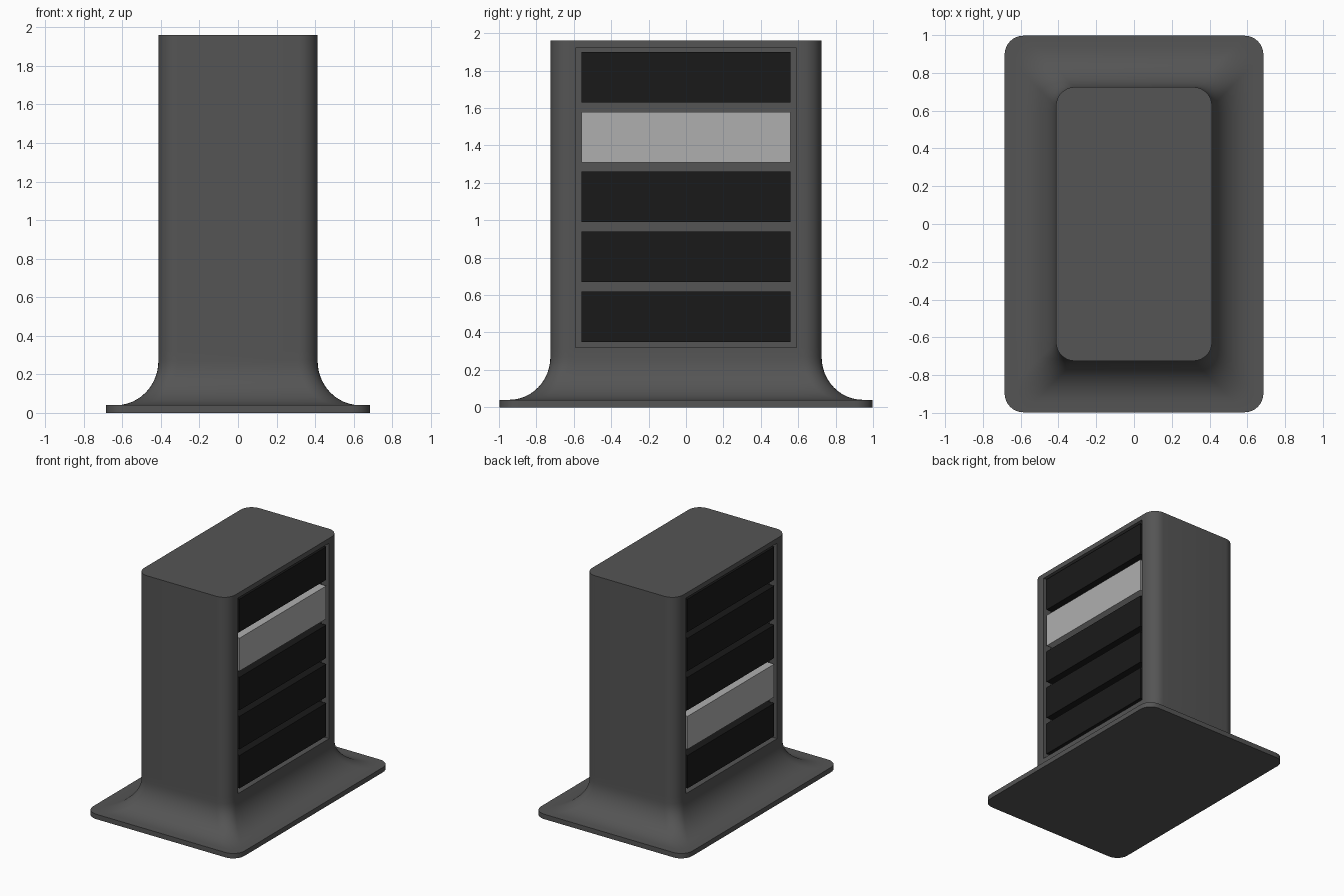
import bpy, bmesh
from math import sin, cos, pi

if "Cube" in bpy.data.objects:
    bpy.data.objects.remove(bpy.data.objects["Cube"])

HX, HY, TOP = 0.413, 0.725, 1.96
DEPTH = 0.07            # recess depth
PY, PZ0, PZ1 = 0.59, 0.32, 1.92   # recess opening


def material(name, v):
    m = bpy.data.materials.new(name)
    m.diffuse_color = (v, v, v, 1)
    m.use_nodes = True
    m.node_tree.nodes["Principled BSDF"].inputs["Base Color"].default_value = m.diffuse_color
    return m


grey = material("dark_grey", 0.09)
black = material("black", 0.01)
light = material("light_grey", 0.43)


def finish(bm, name, mat, smooth=False):
    bmesh.ops.recalc_face_normals(bm, faces=bm.faces)
    me = bpy.data.meshes.new(name)
    bm.to_mesh(me)
    bm.free()
    me.materials.append(mat)
    ob = bpy.data.objects.new(name, me)
    bpy.context.collection.objects.link(ob)
    if smooth:
        bpy.ops.object.select_all(action='DESELECT')
        ob.select_set(True)
        bpy.context.view_layer.objects.active = ob
        bpy.ops.object.shade_smooth_by_angle()
    return ob


def outline(hx, hy, r=0.1, n=8):
    """Rounded rectangle with extra points at the recess edges."""
    pts = []
    for k, (sx, sy) in enumerate([(1, 1), (-1, 1), (-1, -1), (1, -1)]):
        arc = [(sx * (hx - r) + r * cos((k + i / n) * pi / 2),
                sy * (hy - r) + r * sin((k + i / n) * pi / 2)) for i in range(n + 1)]
        side = (sx * hx, sy * PY)
        pts += [side] + arc if k % 2 == 0 else arc + [side]
    return pts


# housing: base plate, flared foot and upright body as stacked outlines
profile = [(0.272, 0), (0.272, 0.04)]
profile += [(0.22 * (1 - sin(a)), 0.27 - 0.23 * cos(a))
            for a in (i / 12 * pi / 2 for i in range(13))]
profile += [(0, PZ0), (0, PZ1), (0, TOP)]
bm = bmesh.new()
rings = [[bm.verts.new((x, y, z)) for x, y in outline(HX + o, HY + o)] for o, z in profile]
for a, b in zip(rings, rings[1:]):
    for i in range(len(a)):
        j = (i + 1) % len(a)
        bm.faces.new((a[i], a[j], b[j], b[i]))
bm.faces.new(rings[0][::-1])
bm.faces.new(rings[-1])
# recess on both long sides
bm.normal_update()
panels = [f for f in bm.faces
          if abs(f.normal.x) > 0.99 and abs(f.calc_center_median().y) < 0.01
          and abs(f.calc_center_median().z - (PZ0 + PZ1) / 2) < 0.01]
for f in bmesh.ops.extrude_discrete_faces(bm, faces=panels)["faces"]:
    s = 1 if f.calc_center_median().x > 0 else -1
    bmesh.ops.translate(bm, verts=f.verts, vec=(-s * DEPTH, 0, 0))
finish(bm, "housing", grey, smooth=True)

# sign slats, one light slat per side
for side, label, light_row in ((1, "right", 1), (-1, "left", 3)):
    for row in range(5):
        bm = bmesh.new()
        bmesh.ops.create_cube(bm, size=1)
        bmesh.ops.scale(bm, verts=bm.verts, vec=(DEPTH, 1.12, 0.27))
        bmesh.ops.translate(bm, verts=bm.verts,
                            vec=(side * (HX - 0.006 - DEPTH / 2), 0, 1.765 - 0.32 * row))
        finish(bm, f"slat_{label}_{row + 1}", light if row == light_row else black)
